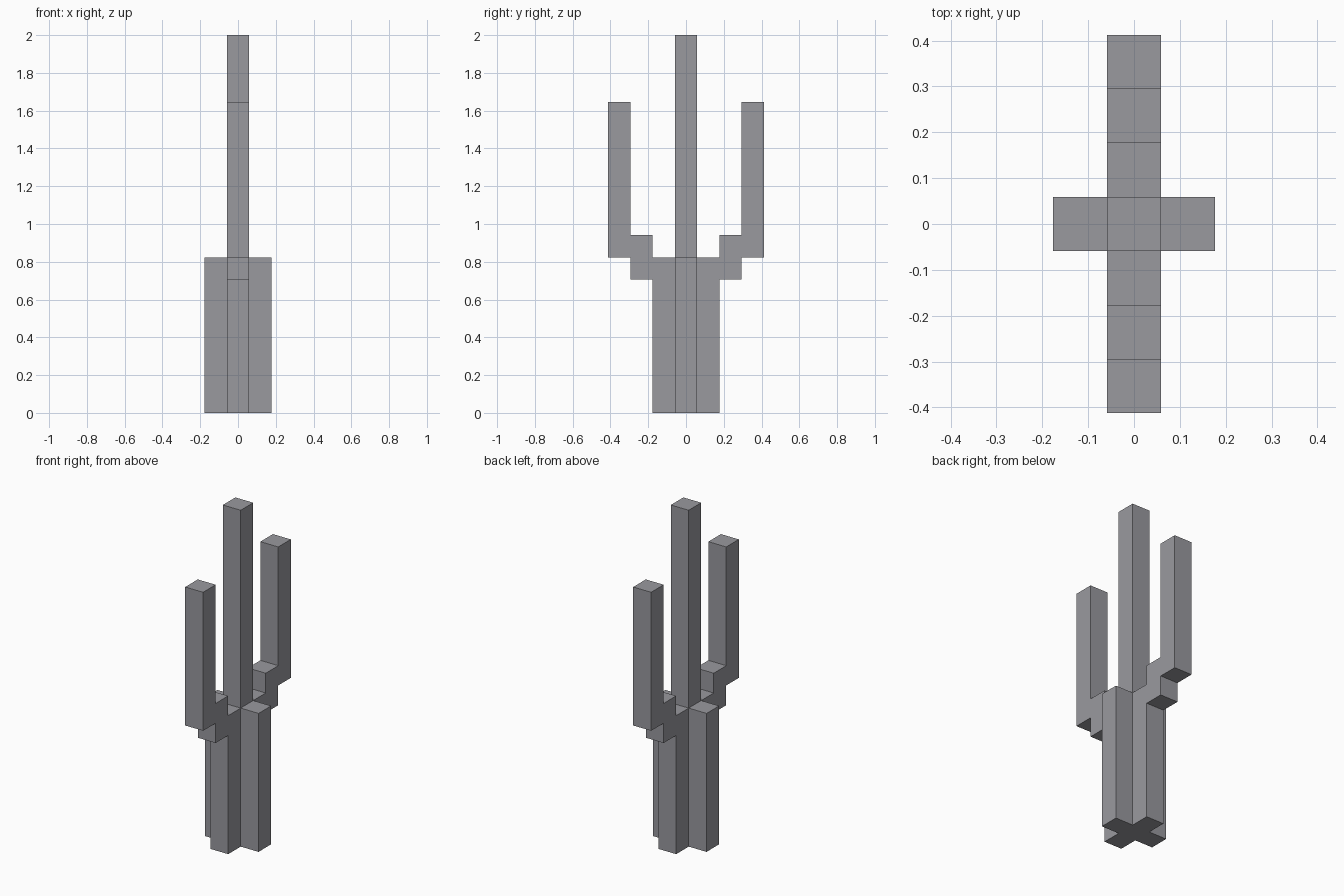
import bpy
import bmesh
from mathutils import Vector

if "Cube" in bpy.data.objects:
    bpy.data.objects.remove(bpy.data.objects["Cube"], do_unlink=True)

U = 2 / 17  # one block; the cactus is 17 blocks tall

grey = bpy.data.materials.new("cool grey")
grey.use_nodes = True
colour = (0.32, 0.32, 0.345, 1)
grey.diffuse_color = colour
grey.node_tree.nodes["Principled BSDF"].inputs["Base Color"].default_value = colour


def extrude_profile(name, points, x0, x1):
    """Extrude a (y, z) outline, in blocks, from x0 to x1."""
    bm = bmesh.new()
    face = bm.faces.new([bm.verts.new((x0 * U, y * U, z * U)) for y, z in points])
    moved = bmesh.ops.extrude_face_region(bm, geom=[face], use_keep_orig=True)["geom"]
    verts = [v for v in moved if isinstance(v, bmesh.types.BMVert)]
    bmesh.ops.translate(bm, verts=verts, vec=Vector(((x1 - x0) * U, 0, 0)))
    bmesh.ops.recalc_face_normals(bm, faces=bm.faces)
    mesh = bpy.data.meshes.new(name)
    bm.to_mesh(mesh)
    bm.free()
    mesh.materials.append(grey)
    obj = bpy.data.objects.new(name, mesh)
    bpy.context.collection.objects.link(obj)
    return obj


# Trunk with stepped arms: half outline from base to tip, then mirrored in y
half = [(1.5, 0), (1.5, 6), (2.5, 6), (2.5, 7), (3.5, 7), (3.5, 14), (2.5, 14),
        (2.5, 8), (1.5, 8), (1.5, 7), (0.5, 7), (0.5, 17)]
outline = half + [(-y, z) for y, z in reversed(half)]
extrude_profile("trunk_and_arms", outline, -0.5, 0.5)

# Side ribs that complete the cross-shaped base
rib = [(-0.5, 0), (0.5, 0), (0.5, 7), (-0.5, 7)]
for name, side in (("left_rib", 1), ("right_rib", -1)):
    extrude_profile(name, rib, 0.5 * side, 1.5 * side)
